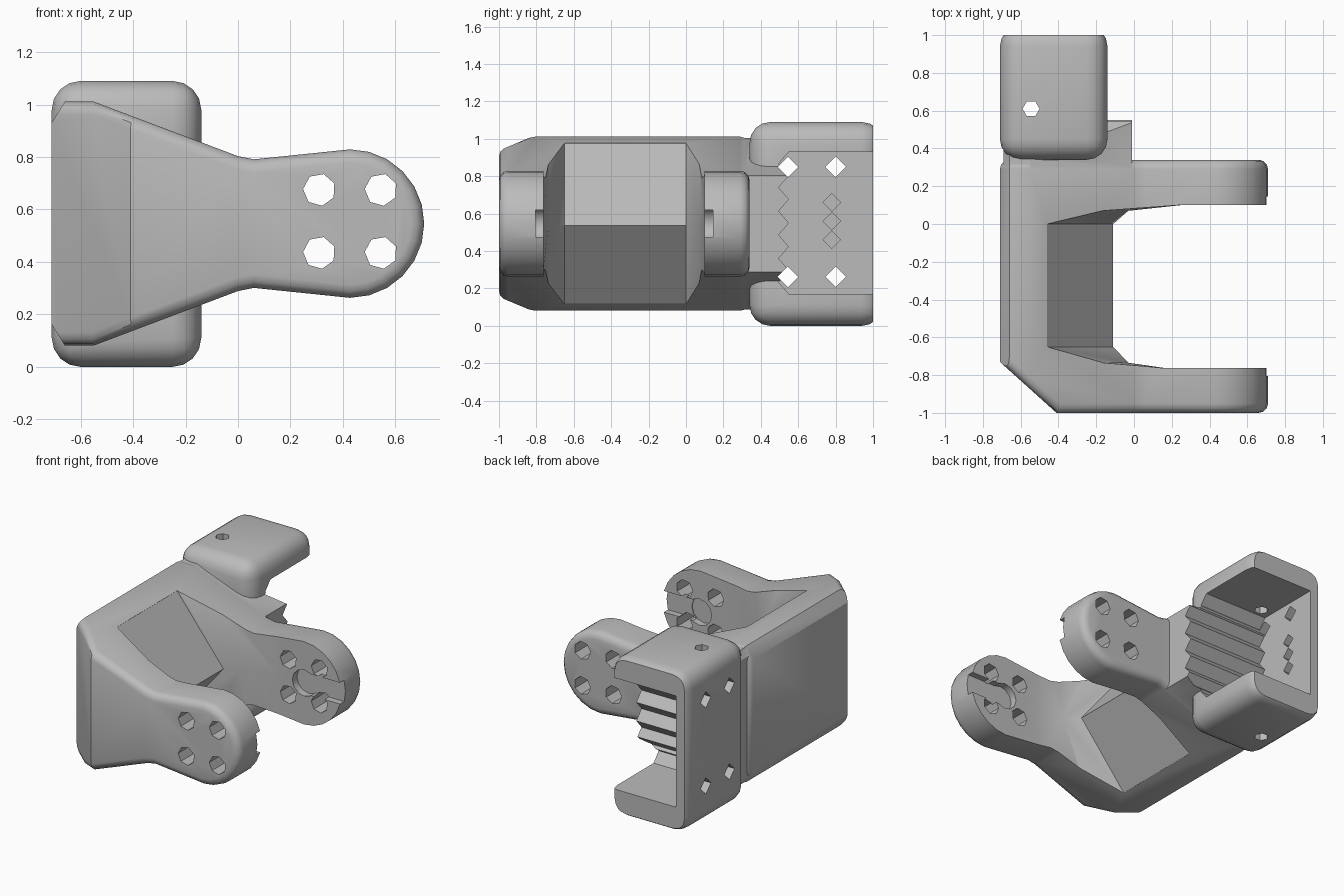
import bpy, bmesh, math
from mathutils import Vector

cube = bpy.data.objects.get("Cube")
if cube:
    bpy.data.objects.remove(cube, do_unlink=True)

grey = bpy.data.materials.new("plain grey")
grey.use_nodes = True
grey.diffuse_color = (0.5, 0.5, 0.5, 1)
grey.node_tree.nodes["Principled BSDF"].inputs["Base Color"].default_value = (0.5, 0.5, 0.5, 1)

MID = 0.546  # height of the mirror plane


def loft(name, sections, cuts=()):
    """Solid through equal-length point loops, optionally trimmed by planes."""
    bm = bmesh.new()
    rings = [[bm.verts.new(p) for p in s] for s in sections]
    for a, b in zip(rings, rings[1:]):
        for i in range(len(a)):
            j = (i + 1) % len(a)
            bm.faces.new((a[i], a[j], b[j], b[i]))
    bm.faces.new(rings[0])
    bm.faces.new(rings[-1])
    for point, normal in cuts:
        res = bmesh.ops.bisect_plane(bm, geom=bm.verts[:] + bm.edges[:] + bm.faces[:],
                                     plane_co=point, plane_no=normal, clear_outer=True)
        edges = [e for e in res["geom_cut"] if isinstance(e, bmesh.types.BMEdge)]
        bmesh.ops.contextual_create(bm, geom=edges)
    bmesh.ops.recalc_face_normals(bm, faces=bm.faces[:])
    mesh = bpy.data.meshes.new(name)
    bm.to_mesh(mesh)
    bm.free()
    obj = bpy.data.objects.new(name, mesh)
    bpy.context.collection.objects.link(obj)
    mesh.materials.append(grey)
    return obj


def prism(name, pts, lo, hi, axis, cuts=()):
    """Extrude a 2D loop along an axis."""
    def place(p, d):
        q = list(p)
        q.insert("xyz".index(axis), d)
        return Vector(q)
    return loft(name, [[place(p, d) for p in pts] for d in (lo, hi)], cuts)


def box(name, x, y, z, cuts=()):
    return prism(name, [(x[0], y[0]), (x[1], y[0]), (x[1], y[1]), (x[0], y[1])], z[0], z[1], "z", cuts)


def disc(u, v, r, sides, turn=0):
    return [(u + r * math.cos(turn + math.tau * i / sides),
             v + r * math.sin(turn + math.tau * i / sides)) for i in range(sides)]


def apply(obj, mod):
    bpy.context.view_layer.objects.active = obj
    bpy.ops.object.modifier_apply(modifier=mod.name)


def bevel(obj, width, segments, limit):
    m = obj.modifiers.new("round", "BEVEL")
    m.width, m.segments = width, segments
    m.limit_method, m.angle_limit = "ANGLE", math.radians(limit)
    m.use_clamp_overlap = False
    apply(obj, m)


def combine(obj, other, operation):
    m = obj.modifiers.new("join", "BOOLEAN")
    m.operation, m.solver, m.object = operation, "EXACT", other
    apply(obj, m)
    bpy.data.objects.remove(other, do_unlink=True)


# Side outline shared by both arms: wide root, narrow neck, round tip
half = [(-0.71, 0.385), (-0.66, 0.465), (-0.55, 0.465), (0.0, 0.257), (0.06, 0.245)]
tip = [(0.427 + 0.283 * math.sin(a), 0.283 * math.cos(a))
       for a in (math.pi * i / 12 for i in range(13))]
upper = [(x, MID + h) for x, h in half]
lower = [(x, MID - h) for x, h in reversed(half)]
outline = upper + [(x, MID + h) for x, h in tip] + lower

bracket = prism("bracket", outline, -1.0, 0.34, "y",
                [((-0.71, -0.73, 0), (-0.27, -0.30, 0))])
bevel(bracket, 0.05, 3, 60)

# Ribbed wall behind the rear arm
inner = [(x, MID + (z - MID) * 0.985) for x, z in outline]
wall = prism("rear_wall", inner, 0.2, 0.6, "y", [((-0.01, 0, 0), (1, 0, 0)),
                                                ((-0.69, 0, 0), (-1, 0, 0))])
combine(bracket, wall, "UNION")

# Rounded housing at the rear, sliced flat at its open end
housing = box("rear_housing", (-0.71, -0.14), (0.34, 1.05), (0, 1.09))
bevel(housing, 0.11, 4, 60)
combine(housing, box("end_trim", (-2, 2), (1.0, 2), (-1, 2)), "DIFFERENCE")
combine(bracket, housing, "UNION")


# Gap between the arms, leaving a ridged back and flared roots
def gap_section(y, edge, ridge, rise):
    loop = [(edge, 1.4), (edge, MID + rise), (ridge, MID - 0.01),
            (edge, MID - rise), (edge, -0.4), (1.2, -0.4), (1.2, 1.4)]
    return [Vector((x, y, z)) for x, z in loop]


small, big = (-0.46, -0.11, 0.43), (-0.17, -0.03, 0.33)
gap = loft("arm_gap", [gap_section(-0.762, 0.15, 0.16, 0.24), gap_section(-0.735, *big),
                       gap_section(-0.65, *small), gap_section(0.0, *small),
                       gap_section(0.07, *big), gap_section(0.1, 0.24, 0.25, 0.24)])
combine(bracket, gap, "DIFFERENCE")

# Housing pocket with a zigzag front face
teeth = 12
zigzag = [(0.55 if i % 2 == 0 else 0.495, 0.17 + 0.76 * i / teeth) for i in range(teeth + 1)]
pocket = prism("pocket", zigzag + [(1.4, 0.93), (1.4, 0.17)], -0.625, 0.3, "x")
combine(bracket, pocket, "DIFFERENCE")

# Screw holes through both arms
for x in (0.31, 0.545):
    for z in (0.435, 0.675):
        combine(bracket, prism("arm_hole", disc(x, z, 0.062, 7, 0.4), -1.2, 0.6, "y"), "DIFFERENCE")

# Shallow hub and slot on the inner face of each arm
combine(bracket, prism("hub", disc(0.43, MID, 0.09, 12), -0.81, 0.15, "y"), "DIFFERENCE")
combine(bracket, box("slot", (0.43, 1), (-0.805, 0.145), (0.475, 0.62)), "DIFFERENCE")

# Diamond holes through the back plate, and dents between them
for y in (0.545, 0.80):
    for z in (0.262, 0.85):
        combine(bracket, prism("plate_hole", disc(y, z, 0.055, 4), -0.9, 0.3, "x"), "DIFFERENCE")
for z in (0.46, 0.56, 0.66):
    combine(bracket, prism("dent", disc(0.78, z, 0.047, 4), -0.67, -0.5, "x"), "DIFFERENCE")

# Small hole through the housing's top and bottom
combine(bracket, prism("pin_hole", disc(-0.545, 0.61, 0.045, 6), -0.2, 1.4, "z"), "DIFFERENCE")

# Shading
bpy.ops.object.select_all(action="DESELECT")
bracket.select_set(True)
bpy.context.view_layer.objects.active = bracket
bpy.ops.object.shade_smooth_by_angle(angle=math.radians(32))
